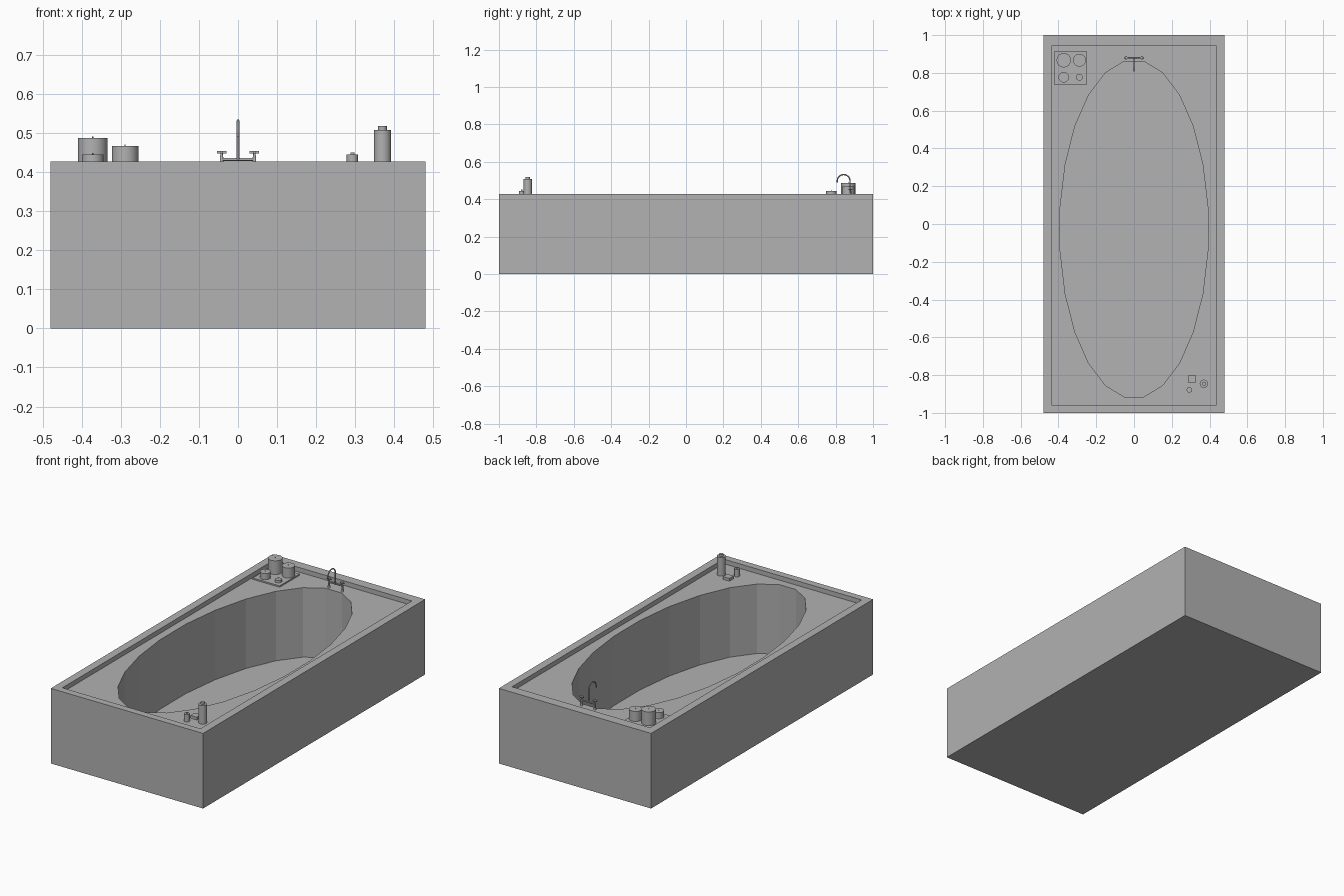
import bpy, bmesh, math
from mathutils import Vector

if "Cube" in bpy.data.objects:
    bpy.data.objects.remove(bpy.data.objects["Cube"], do_unlink=True)

grey = bpy.data.materials.new("plain grey")
grey.use_nodes = True
GREY = (0.445, 0.445, 0.445, 1)
grey.diffuse_color = GREY
grey.node_tree.nodes["Principled BSDF"].inputs["Base Color"].default_value = GREY

RIM, DECK, FLOOR = 0.428, 0.402, 0.006


def add_object(name, bm, smooth=False):
    bmesh.ops.recalc_face_normals(bm, faces=bm.faces)
    mesh = bpy.data.meshes.new(name)
    bm.to_mesh(mesh)
    bm.free()
    mesh.materials.append(grey)
    obj = bpy.data.objects.new(name, mesh)
    bpy.context.collection.objects.link(obj)
    if smooth:
        bpy.ops.object.select_all(action='DESELECT')
        obj.select_set(True)
        bpy.context.view_layer.objects.active = obj
        bpy.ops.object.shade_smooth_by_angle(angle=math.radians(35))
    return obj


def box(name, x0, x1, y0, y1, z0, z1):
    bm = bmesh.new()
    bmesh.ops.create_cube(bm, size=1)
    for v in bm.verts:
        v.co = Vector(((x0 + x1) / 2 + v.co.x * (x1 - x0),
                       (y0 + y1) / 2 + v.co.y * (y1 - y0),
                       (z0 + z1) / 2 + v.co.z * (z1 - z0)))
    return add_object(name, bm)


def lathe(name, x, y, profile, n=24):
    """Stack of rings from (radius, height) pairs, capped at both ends."""
    bm = bmesh.new()
    rings = [[bm.verts.new((x + r * math.cos(2 * math.pi * i / n),
                            y + r * math.sin(2 * math.pi * i / n), z))
              for i in range(n)] for r, z in profile]
    for a, b in zip(rings, rings[1:]):
        for i in range(n):
            bm.faces.new((a[i], a[(i + 1) % n], b[(i + 1) % n], b[i]))
    bm.faces.new(rings[0])
    bm.faces.new(rings[-1])
    return add_object(name, bm, smooth=True)


def tube(name, points, radius):
    curve = bpy.data.curves.new(name, 'CURVE')
    curve.dimensions = '3D'
    curve.bevel_depth = radius
    curve.bevel_resolution = 2
    curve.use_fill_caps = True
    spline = curve.splines.new('POLY')
    spline.points.add(len(points) - 1)
    for p, co in zip(spline.points, points):
        p.co = (*co, 1)
    curve.materials.append(grey)
    obj = bpy.data.objects.new(name, curve)
    bpy.context.collection.objects.link(obj)
    return obj


# Tub surround: outer shell, raised rim, sunken deck and oval basin
bm = bmesh.new()


def rect(x, y0, y1, z):
    return [bm.verts.new(c) for c in ((-x, y0, z), (x, y0, z), (x, y1, z), (-x, y1, z))]


def oval(z, n=24):
    angles = [2 * math.pi * (i + 0.5) / n for i in range(n)]
    return [bm.verts.new((0.394 * math.cos(a), -0.027 + 0.896 * math.sin(a), z)) for a in angles]


def bridge(a, b):
    for i in range(len(a)):
        j = (i + 1) % len(a)
        bm.faces.new((a[i], a[j], b[j], b[i]))


bottom = rect(0.48, -1, 1, 0)
top = rect(0.48, -1, 1, RIM)
rim = rect(0.435, -0.96, 0.945, RIM)
deck = rect(0.435, -0.96, 0.945, DECK)
basin_top, basin_floor = oval(DECK), oval(FLOOR)
for a, b in ((bottom, top), (top, rim), (rim, deck), (basin_top, basin_floor)):
    bridge(a, b)
bm.faces.new(bottom)
bm.faces.new(basin_floor)
edges = [bm.edges.get((loop[i - 1], loop[i])) for loop in (deck, basin_top) for i in range(len(loop))]
bmesh.ops.triangle_fill(bm, edges=edges, use_beauty=True, normal=(0, 0, 1))
add_object("bathtub", bm)

# Candle tray with four candles
box("candle_tray", -0.422, -0.252, 0.735, 0.915, DECK, 0.410)
for name, x, y, r, h in (("large_candle", -0.372, 0.867, 0.038, 0.488),
                         ("medium_candle", -0.289, 0.867, 0.034, 0.467),
                         ("small_candle", -0.372, 0.777, 0.028, 0.445),
                         ("tiny_candle", -0.289, 0.777, 0.018, 0.423)):
    lathe(name, x, y, ((r, 0.410), (r, h)))
    lathe(name + "_wick", x, y, ((0.0015, h), (0.0015, h + 0.004)), 8)

# Bottles and soap at the opposite corner
lathe("tall_bottle", 0.370, -0.846,
      ((0.022, DECK), (0.022, 0.508), (0.011, 0.508), (0.011, 0.519)))
lathe("small_bottle", 0.293, -0.878,
      ((0.0145, DECK), (0.0145, 0.445), (0.005, 0.445), (0.005, 0.451)))
box("soap_bar", 0.287, 0.328, -0.839, -0.801, DECK, 0.418)

# Tap: mirrored handles, crossbar and arched spout
TAP_Y = 0.880
for side, label in ((1, "left"), (-1, "right")):
    x = side * 0.042
    lathe(label + "_tap_post", x, TAP_Y,
          ((0.007, DECK), (0.007, 0.406), (0.0045, 0.410), (0.0045, 0.438), (0.003, 0.446), (0.003, 0.449)), 12)
    box(label + "_tap_handle", x - 0.012, x + 0.012, TAP_Y - 0.004, TAP_Y + 0.004, 0.448, 0.454)
    box(label + "_tap_handle_cross", x - 0.004, x + 0.004, TAP_Y - 0.010, TAP_Y + 0.010, 0.448, 0.454)
tube("tap_crossbar", [(-0.045, TAP_Y, 0.433), (0.045, TAP_Y, 0.433)], 0.004)
arch = [(0, 0.843 + 0.034 * math.cos(a), 0.498 + 0.034 * math.sin(a))
        for a in (math.pi * i / 12 for i in range(13))]
tube("tap_spout", [(0, 0.877, 0.433)] + arch + [(0, 0.809, 0.490)], 0.0035)
